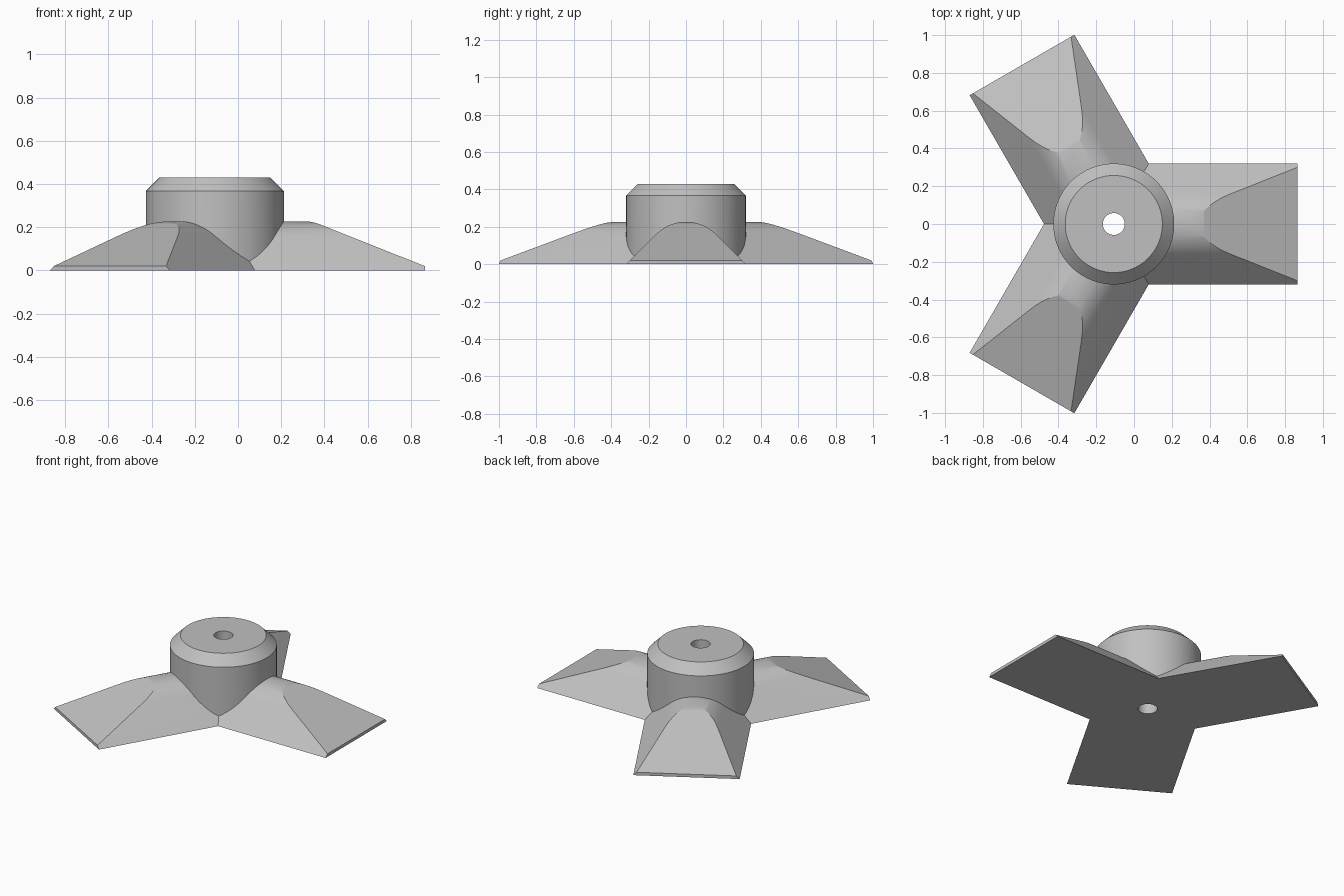
import bpy, bmesh, math
from mathutils import Matrix, Vector

CENTRE_X = -0.107
HALF = 0.32          # hub radius and half the arm width
REACH = 0.972        # hub axis to arm tip
CREST = 0.227        # height of the arm ridge

cube = bpy.data.objects.get("Cube")
if cube:
    bpy.data.objects.remove(cube, do_unlink=True)

grey = bpy.data.materials.new("plain grey")
grey.use_nodes = True
colour = (0.53, 0.53, 0.53, 1)
grey.diffuse_color = colour
grey.node_tree.nodes["Principled BSDF"].inputs["Base Color"].default_value = colour


def finish(name, bm):
    bmesh.ops.recalc_face_normals(bm, faces=bm.faces)
    mesh = bpy.data.meshes.new(name)
    bm.to_mesh(mesh)
    bm.free()
    mesh.materials.append(grey)
    obj = bpy.data.objects.new(name, mesh)
    bpy.context.collection.objects.link(obj)
    return obj


def prism(name, points, sweep):
    bm = bmesh.new()
    face = bm.faces.new([bm.verts.new(p) for p in points])
    ext = bmesh.ops.extrude_face_region(bm, geom=[face], use_keep_orig=True)
    moved = [g for g in ext["geom"] if isinstance(g, bmesh.types.BMVert)]
    bmesh.ops.translate(bm, verts=moved, vec=sweep)
    return finish(name, bm)


def lathe(name, profile, steps=96):
    bm = bmesh.new()
    verts = [bm.verts.new((r, 0, z)) for r, z in profile]
    edges = [bm.edges.new(pair) for pair in zip(verts, verts[1:])]
    bmesh.ops.spin(bm, geom=verts + edges, axis=(0, 0, 1), cent=(0, 0, 0),
                   angle=math.tau, steps=steps)
    bmesh.ops.remove_doubles(bm, verts=bm.verts, dist=1e-5)
    return finish(name, bm)


def combine(target, tool, operation):
    mod = target.modifiers.new("cut", "BOOLEAN")
    mod.operation, mod.solver, mod.object = operation, "EXACT", tool
    bpy.ops.object.select_all(action="DESELECT")
    bpy.context.view_layer.objects.active = target
    target.select_set(True)
    bpy.ops.object.modifier_apply(modifier=mod.name)
    bpy.data.objects.remove(tool, do_unlink=True)


# Arm cross-section: 45 degree flanks blended by a tangent arc
blend = (HALF - CREST) / (math.sqrt(2) - 1)
section = [(0, -HALF, 0)]
for i in range(17):
    a = math.radians(-45 + 90 * i / 16)
    section.append((0, blend * math.sin(a), CREST - blend + blend * math.cos(a)))
section.append((0, HALF, 0))

# Arm side profile: level ridge, soft bend, straight slope to a thin tip
start, corner = Vector((0.41, CREST)), Vector((0.45, CREST))
tip = Vector((REACH, 0.02))
end = corner + (tip - corner).normalized() * (corner - start).length
side = [(-0.1, 0, -0.1), (-0.1, 0, CREST + 0.05), (start.x - 0.1, 0, CREST + 0.05)]
side = [(-0.1, -0.5, -0.1), (-0.1, -0.5, CREST + 0.0005)]
for i in range(9):
    t = i / 8
    p = start * (1 - t) ** 2 + corner * 2 * t * (1 - t) + end * t * t
    side.append((p.x, -0.5, p.y + 0.0005))
side += [(tip.x, -0.5, tip.y), (tip.x, -0.5, -0.1)]


def make_arm(index):
    arm = prism("arm", section, (1.2, 0, 0))
    combine(arm, prism("arm_envelope", side, (0, 1, 0)), "INTERSECT")
    arm.data.transform(Matrix.Rotation(index * math.tau / 3, 4, "Z"))
    return arm


# Chamfered hub, joined to the three arms and bored through
body = lathe("three_arm_hub", [(0, 0.02), (HALF, 0.02), (HALF, 0.367),
                               (0.257, 0.43), (0, 0.43)])
for k in range(3):
    combine(body, make_arm(k), "UNION")
combine(body, lathe("bore", [(0, -0.2), (0.058, -0.2), (0.058, 0.7), (0, 0.7)], 48),
        "DIFFERENCE")

body.data.transform(Matrix.Translation((CENTRE_X, 0, 0)))
body.data.materials.clear()
body.data.materials.append(grey)
for poly in body.data.polygons:
    poly.material_index = 0
bpy.ops.object.select_all(action="DESELECT")
bpy.context.view_layer.objects.active = body
body.select_set(True)
bpy.ops.object.shade_smooth_by_angle(angle=math.radians(25))
